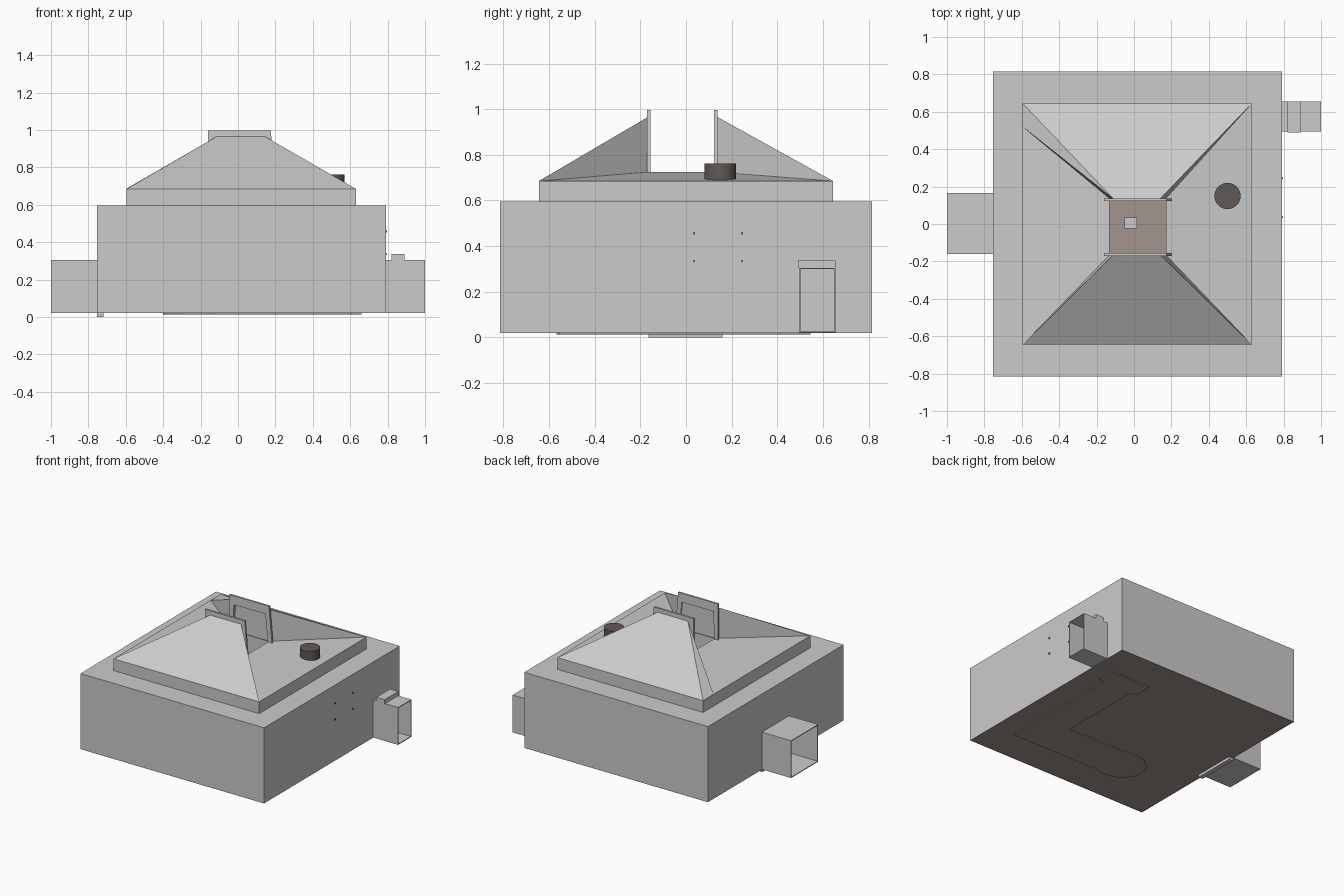
import bpy, bmesh, math
from mathutils import Vector

if "Cube" in bpy.data.objects:
    bpy.data.objects.remove(bpy.data.objects["Cube"])


def material(name, rgb):
    m = bpy.data.materials.new(name)
    m.diffuse_color = (*rgb, 1)
    m.use_nodes = True
    m.node_tree.nodes["Principled BSDF"].inputs["Base Color"].default_value = m.diffuse_color
    return m


dark = material("dark_brown", (0.12, 0.10, 0.09))
brown = material("warm_brown", (0.36, 0.30, 0.27))


def mesh(name, verts, faces, mat=None, fix=True):
    me = bpy.data.meshes.new(name)
    me.from_pydata([Vector(v) for v in verts], [], faces)
    if fix:
        bm = bmesh.new()
        bm.from_mesh(me)
        bmesh.ops.recalc_face_normals(bm, faces=bm.faces)
        bm.to_mesh(me)
        bm.free()
    ob = bpy.data.objects.new(name, me)
    bpy.context.collection.objects.link(ob)
    if mat:
        me.materials.append(mat)
    return ob


def prism(name, pts, a, b, axis="z", mat=None):
    """Closed extrusion of a 2D outline along an axis."""
    place = {"z": lambda p, t: (p[0], p[1], t),
             "y": lambda p, t: (p[0], t, p[1])}[axis]
    n = len(pts)
    verts = [place(p, t) for t in (a, b) for p in pts]
    faces = [tuple(range(n)), tuple(range(n, 2 * n))]
    faces += [(i, (i + 1) % n, (i + 1) % n + n, i + n) for i in range(n)]
    return mesh(name, verts, faces, mat)


def rect(x0, x1, y0, y1):
    return [(x0, y0), (x1, y0), (x1, y1), (x0, y1)]


def box(name, x0, x1, y0, y1, z0, z1, mat=None):
    return prism(name, rect(x0, x1, y0, y1), z0, z1, "z", mat)


# Main body: stacked rectangular rings, open at the shaft on top
rings = [(-.755, .79, -.815, .815, .02), (-.755, .79, -.815, .815, .595),
         (-.595, .63, -.645, .645, .595), (-.595, .63, -.645, .645, .685),
         (-.13, .17, -.16, .13, .725)]
verts, faces = [], []
for x0, x1, y0, y1, z in rings:
    verts += [(x, y, z) for x, y in rect(x0, x1, y0, y1)]
for k in range(0, 4 * (len(rings) - 1), 4):
    for i in range(4):
        j = (i + 1) % 4
        faces.append((k + i, k + j, k + j + 4, k + i + 4))
mesh("main_body", verts, faces, fix=False)

# Base sheet and the block at the foot of the shaft
box("base_sheet", -.754, .789, -.814, .814, .02, .023, brown)
box("shaft_foot", -.05, .015, -.025, .035, .023, .05)


def wedge(name, outer_y, inner_y, base, side_base=None):
    """Half pyramid; base gives the x of its outer slope at the slab edge."""
    l, r = base
    v = [(-.595, outer_y, .685), (l, outer_y, .685), (r, outer_y, .685),
         (.63, outer_y, .685), (.17, inner_y, .72), (.14, inner_y, .967),
         (-.11, inner_y, .967), (-.13, inner_y, .72)]
    if side_base is not None:
        v[0] = (-.595, side_base, .687)
    f = [(1, 2, 5, 6), (2, 3, 5), (3, 4, 5), (0, 1, 6), (0, 6, 7), (4, 7, 6, 5)]
    mesh(name, v, f)


wedge("front_slope", -.645, -.165, (-.53, .51))
wedge("back_slope", .645, .135, (-.595, .51), .52)

# Slot frames standing either side of the shaft
frame = [(-.16, .72), (-.16, .997), (.175, .997), (.2, .72),
         (.165, .72), (.145, .93), (-.12, .93), (-.13, .72)]
prism("front_frame", frame, -.17, -.156, "y")
prism("back_frame", frame, .122, .137, "y")

# Round knob on the right slope
bpy.ops.mesh.primitive_cylinder_add(vertices=32, radius=.07, depth=.075,
                                    location=(.5, .15, .7245))
knob = bpy.context.object
knob.name = "round_knob"
knob.data.materials.append(dark)
bpy.ops.object.shade_smooth_by_angle()


def tunnel(name, x_in, x_out, y0, y1, z0, z1, t=.006):
    """Duct with floor, walls and roof, open at its outer end."""
    xa, xb = sorted((x_in, x_out))
    box(name + "_roof", xa, xb, y0, y1, z1 - t, z1)
    box(name + "_floor", xa, xb, y0, y1, z0, z0 + t)
    box(name + "_wall_front", xa, xb, y0, y0 + t, z0 + t, z1 - t)
    box(name + "_wall_back", xa, xb, y1 - t, y1, z0 + t, z1 - t)


tunnel("left_duct", -.755, -1, -.16, .165, .021, .305)
tunnel("right_duct", .79, 1, .495, .655, .021, .305)
box("right_duct_ridge", .82, .89, .49, .655, .305, .337)
box("left_sill", -.755, -.72, -.165, .16, 0, .02)

# Small studs on the right wall
for y in (.035, .245):
    for z in (.335, .457):
        box("wall_stud", .789, .796, y - .004, y + .004, z - .005, z + .005, dark)

# L-shaped channel plate under the base, with a rounded end
path = [(.61, -.555), (.61, .41), (.66, .41), (.66, .545), (.32, .545),
        (.32, .41), (.37, .41), (.37, -.25), (-.05, -.25)]
path += [(-.21 + .19 * math.cos(a), -.4 + .17 * math.sin(a))
         for a in (math.radians(60 + 20 * i) for i in range(13))]
path.append((-.05, -.555))
prism("underside_channel", path, .013, .0205, "z", brown)
